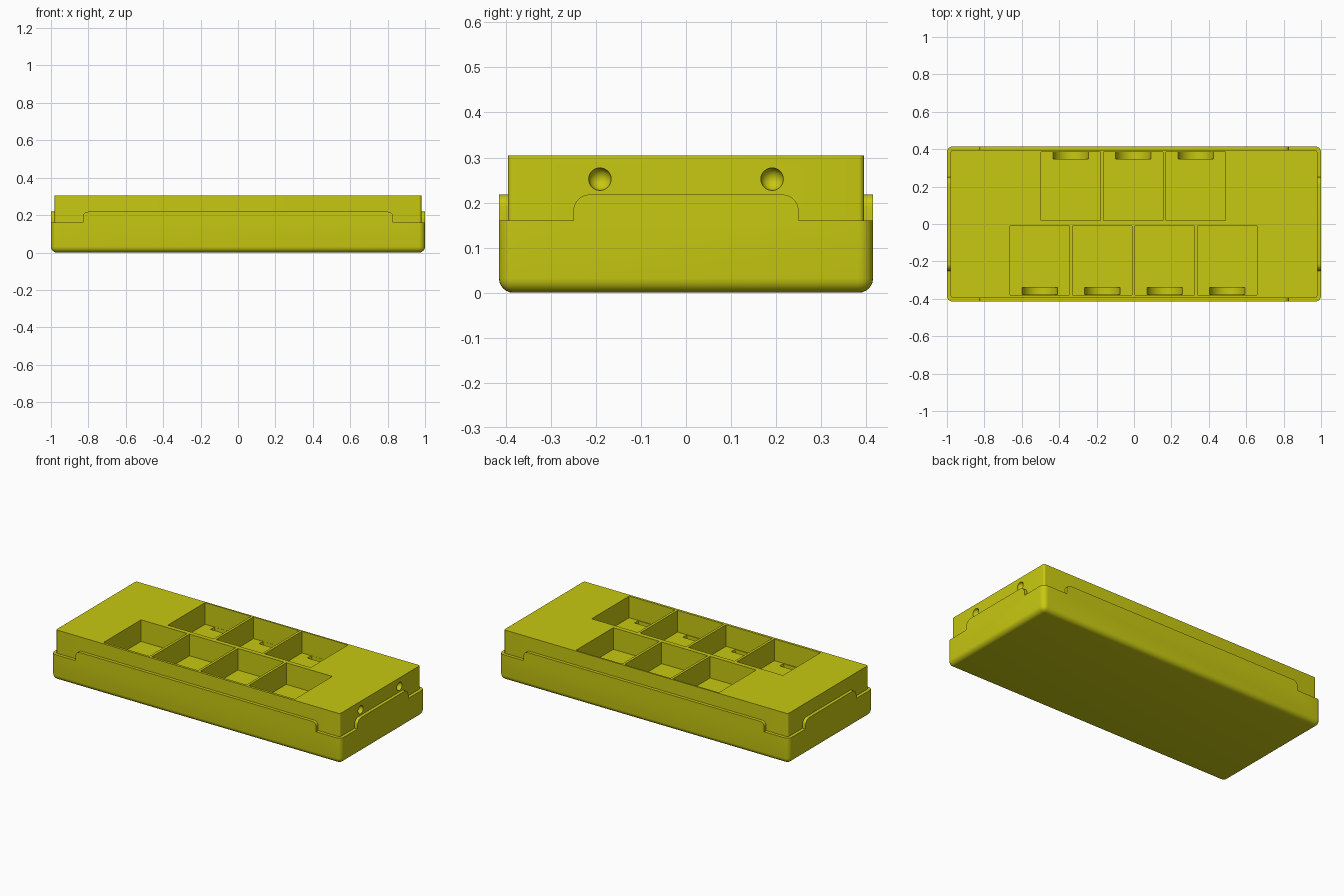
import bpy, bmesh, math
from mathutils import Matrix, Vector

cube = bpy.data.objects.get("Cube")
if cube:
    bpy.data.objects.remove(cube, do_unlink=True)

mat = bpy.data.materials.new("olive yellow")
mat.use_nodes = True
colour = (0.58, 0.58, 0.006, 1)
mat.diffuse_color = colour
mat.node_tree.nodes["Principled BSDF"].inputs["Base Color"].default_value = colour


def make_object(name, bm):
    bmesh.ops.recalc_face_normals(bm, faces=bm.faces)
    mesh = bpy.data.meshes.new(name)
    bm.to_mesh(mesh)
    bm.free()
    mesh.materials.append(mat)
    obj = bpy.data.objects.new(name, mesh)
    bpy.context.collection.objects.link(obj)
    return obj


def box(name, x0, x1, y0, y1, z0, z1, corner=0, bottom=False):
    """Box with rounded upright edges, and optionally a rounded bottom."""
    bm = bmesh.new()
    size = Matrix.Diagonal((x1 - x0, y1 - y0, z1 - z0, 1))
    mid = Matrix.Translation(((x0 + x1) / 2, (y0 + y1) / 2, (z0 + z1) / 2))
    bmesh.ops.create_cube(bm, size=1, matrix=mid @ size)
    if corner:
        zs = lambda e: [v.co.z for v in e.verts]
        edges = [e for e in bm.edges if abs(zs(e)[0] - zs(e)[1]) > 1e-4
                 or (bottom and max(zs(e)) < z0 + 1e-4)]
        bmesh.ops.bevel(bm, geom=edges, offset=corner, segments=6,
                        profile=0.5, affect='EDGES')
    return make_object(name, bm)


def cylinder_y(name, x, y, z, radius, depth):
    bm = bmesh.new()
    place = Matrix.Translation((x, y, z)) @ Matrix.Rotation(math.pi / 2, 4, 'X')
    bmesh.ops.create_cone(bm, cap_ends=True, segments=64, radius1=radius,
                          radius2=radius, depth=depth, matrix=place)
    return make_object(name, bm)


def ball(name, centre, radius):
    bm = bmesh.new()
    bmesh.ops.create_uvsphere(bm, u_segments=32, v_segments=16, radius=radius,
                              matrix=Matrix.Translation(centre))
    return make_object(name, bm)


def cut(obj, cutter):
    cutter.hide_render = True
    mod = obj.modifiers.new("cut", 'BOOLEAN')
    mod.operation = 'DIFFERENCE'
    mod.solver = 'EXACT'
    mod.object = cutter
    bpy.context.view_layer.objects.active = obj
    bpy.ops.object.modifier_apply(modifier=mod.name)
    bpy.data.objects.remove(cutter, do_unlink=True)


def notch(along, start, sign, depth0, depth1, radius):
    """Rim cutter: everything beyond start, with a rounded shoulder."""
    top, low, far = 0.218, 0.16, start + 0.4
    profile = [(far, 0.3), (far, low), (start, low)]
    for i in range(9):
        a = math.radians(i * 90 / 8)
        profile.append((start - radius + radius * math.cos(a),
                        top - radius + radius * math.sin(a)))
    profile.append((start - radius, 0.3))
    bm = bmesh.new()
    if along == 'x':
        verts = [bm.verts.new((sign * s, depth0, z)) for s, z in profile]
        push = Vector((0, depth1 - depth0, 0))
    else:
        verts = [bm.verts.new((depth0, sign * s, z)) for s, z in profile]
        push = Vector((depth1 - depth0, 0, 0))
    face = bm.faces.new(verts)
    new = bmesh.ops.extrude_face_region(bm, geom=[face])["geom"]
    bmesh.ops.translate(bm, vec=push,
                        verts=[v for v in new if isinstance(v, bmesh.types.BMVert)])
    return make_object("notch_cutter", bm)


# Rounded lower shell with a cavity for the insert
X, Y, IX, IY, CAVITY = 1.0, 0.415, 0.98, 0.395, 0.04
shell = box("lower_shell", -X, X, -Y, Y, 0, 0.218, 0.032, True)
cut(shell, box("cavity_cutter", -IX, IX, -IY, IY, CAVITY, 0.4, 0.012))

# Rim dips at the four corners
for sx in (-1, 1):
    for sy in (-1, 1):
        cut(shell, notch('x', 0.83, sx, sy * (IY - 0.01), sy * 0.5, 0.028))
        cut(shell, notch('y', 0.25, sy, sx * (IX - 0.01), sx * 1.1, 0.037))

# Upper tray with two rows of pockets, each with a curved slot by the outer wall
tray = box("upper_tray", -IX, IX, -IY, IY, CAVITY, 0.305, 0.012)
FLOOR, PITCH, WIDTH = 0.17, 0.334, 0.318
rows = [(4, -0.662, -0.38, -0.01, -0.358), (3, -0.497, 0.018, 0.385, 0.366)]
for count, first, y0, y1, slot_y in rows:
    for i in range(count):
        x0 = first + i * PITCH
        cut(tray, box("pocket_cutter", x0, x0 + WIDTH, y0, y1, FLOOR, 0.4))
        cut(tray, cylinder_y("slot_cutter", x0 + WIDTH / 2, slot_y,
                             FLOOR + 0.02, 0.097, 0.036))

# Two round dimples in the left end
for sy in (-1, 1):
    cut(tray, ball("dimple_cutter", (IX, sy * 0.191, 0.252), 0.025))

# Smooth the rounded parts, keep the edges sharp
bpy.ops.object.select_all(action='DESELECT')
for obj in (shell, tray):
    obj.select_set(True)
bpy.context.view_layer.objects.active = shell
bpy.ops.object.shade_smooth_by_angle(angle=math.radians(30))
